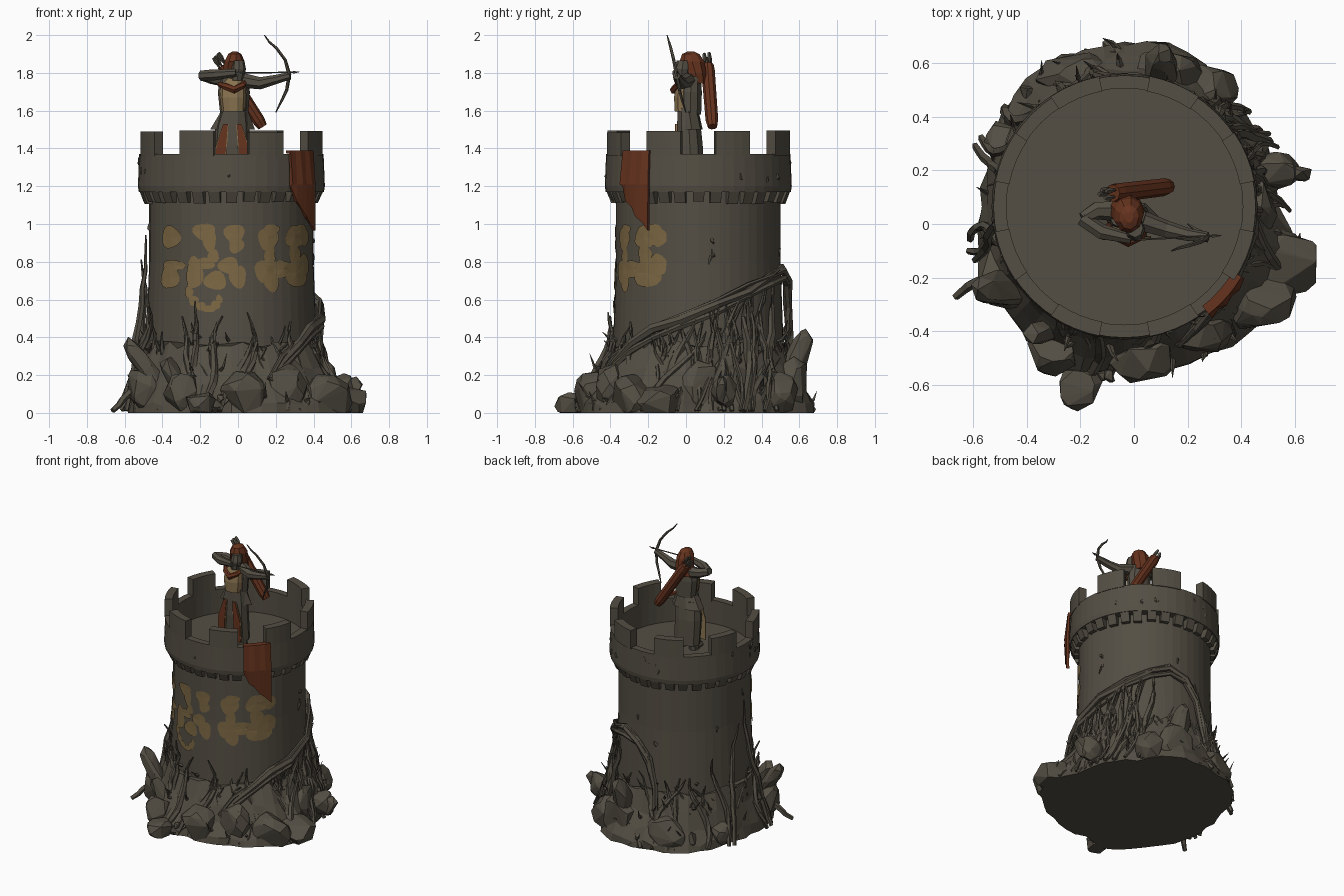
import bpy, bmesh, math, random
from mathutils import Vector, Matrix

if "Cube" in bpy.data.objects:
    bpy.data.objects.remove(bpy.data.objects["Cube"])

random.seed(7)
CX, CY = -0.035, 0.065          # tower axis
rnd = random.uniform


def material(name, rgb):
    m = bpy.data.materials.new(name)
    m.diffuse_color = (*rgb, 1)
    m.use_nodes = True
    m.node_tree.nodes["Principled BSDF"].inputs["Base Color"].default_value = m.diffuse_color
    return m


STONE = material("weathered stone", (0.088, 0.077, 0.057))
RED = material("rust red cloth", (0.132, 0.033, 0.013))
PAINT = material("ochre paint", (0.2, 0.135, 0.056))
TAN = material("tan leather", (0.25, 0.17, 0.08))


def finish(name, bm, mat):
    bmesh.ops.recalc_face_normals(bm, faces=bm.faces)
    me = bpy.data.meshes.new(name)
    bm.to_mesh(me)
    bm.free()
    me.materials.append(mat)
    ob = bpy.data.objects.new(name, me)
    bpy.context.collection.objects.link(ob)
    return ob


def polar(deg, r, z):
    a = math.radians(deg)
    return Vector((CX + r * math.cos(a), CY + r * math.sin(a), z))


def loft(bm, rings, caps=True, closed=False):
    """Bridge equal rings of points into a skin."""
    vs = [[bm.verts.new(p) for p in ring] for ring in rings]
    n = len(vs[0])
    pairs = list(zip(vs, vs[1:])) + ([(vs[-1], vs[0])] if closed else [])
    for a, b in pairs:
        for i in range(n):
            j = (i + 1) % n
            bm.faces.new((a[i], a[j], b[j], b[i]))
    if caps and not closed:
        bm.faces.new(vs[0][::-1])
        bm.faces.new(vs[-1])


def lathe(name, profile, mat, sides=48, closed=False):
    bm = bmesh.new()
    loft(bm, [[polar(360 * i / sides, r, z) for i in range(sides)] for r, z in profile], True, closed)
    return finish(name, bm, mat)


def arc_block(bm, a0, a1, r0, r1, z0, z1, r1_low=None, steps=3):
    rings = []
    for i in range(steps + 1):
        a = a0 + (a1 - a0) * i / steps
        rings.append([polar(a, r0, z0), polar(a, r1_low or r1, z0), polar(a, r1, z1), polar(a, r0, z1)])
    loft(bm, rings)


def tube(bm, pts, radii, sides=5, flat=1.0):
    pts = [Vector(p) for p in pts]
    rings = []
    for i, p in enumerate(pts):
        d = pts[min(i + 1, len(pts) - 1)] - pts[max(i - 1, 0)]
        q = d.to_track_quat('Z', 'Y')
        r = radii[i] if isinstance(radii, (list, tuple)) else radii
        ring = [p + q @ Vector((r * math.cos(2 * math.pi * k / sides),
                                r * flat * math.sin(2 * math.pi * k / sides), 0)) for k in range(sides)]
        rings.append([Vector((v.x, v.y, max(0, v.z))) for v in ring])
    loft(bm, rings)


def limb(name, pts, radii, mat, sides=8, flat=1.0):
    bm = bmesh.new()
    tube(bm, pts, radii, sides, flat)
    return finish(name, bm, mat)


def body(name, rows, mat, sides=10):
    """Stack of ellipses: x, y, z, half width, half depth."""
    bm = bmesh.new()
    loft(bm, [[(x + rx * math.cos(2 * math.pi * k / sides), y + ry * math.sin(2 * math.pi * k / sides), z)
               for k in range(sides)] for x, y, z, rx, ry in rows])
    return finish(name, bm, mat)


def rock(bm, c, size, tilt=(0, 0), n=16):
    """Chiselled boulder: hull of random points on an ellipsoid."""
    rot = Matrix.Rotation(tilt[0], 3, 'X') @ Matrix.Rotation(tilt[1], 3, 'Y')
    vs = []
    for _ in range(n):
        d = Vector((rnd(-1, 1), rnd(-1, 1), rnd(-1, 1))).normalized()
        p = Vector(c) + rot @ Vector([d[i] * size[i] for i in range(3)])
        p.z = max(p.z, 0)
        vs.append(bm.verts.new(p))
    res = bmesh.ops.convex_hull(bm, input=vs)
    bmesh.ops.delete(bm, geom=list({v for v in res["geom_interior"] + res["geom_unused"]
                                    if isinstance(v, bmesh.types.BMVert)}), context='VERTS')


def shaft_r(z):
    return 0.435 + 0.03 * max(0, (0.8 - z) / 0.8)


# Tower shaft, floor, parapet ring
lathe("tower_shaft", [(shaft_r(z), z) for z in (0.01, 0.25, 0.5, 0.8, 1.18)], STONE)
lathe("tower_floor", [(0.45, 1.17), (0.45, 1.2)], STONE)
lathe("parapet_wall", [(0.43, 1.17), (0.49, 1.17), (0.495, 1.2), (0.488, 1.37), (0.44, 1.37), (0.44, 1.19)],
      STONE, closed=True)

# Battlements and the brackets below them
bm = bmesh.new()
for k in range(8):
    c = 22.5 + 45 * k
    arc_block(bm, c - 11.5, c + 11.5, 0.437, 0.49 + rnd(0, .006), 1.36, 1.495 - rnd(0, .012), steps=4)
finish("battlements", bm, STONE)
bm = bmesh.new()
for k in range(32):
    c = 11.25 * k + rnd(-.8, .8)
    arc_block(bm, c - 3.6, c + 3.6, 0.42, 0.488, 1.105 + rnd(0, .015), 1.175, 0.462, 1)
finish("brackets", bm, STONE)

# Chipped stones on the wall
bm = bmesh.new()
for _ in range(26):
    a, z = rnd(0, 360), random.choice((rnd(0.7, 1.05), rnd(1.22, 1.34)))
    if z < 1.1 and 205 < a < 340:
        continue
    rock(bm, polar(a, shaft_r(z) if z < 1.1 else 0.485, z), (.016, .016, .03), n=9)
finish("chipped_stones", bm, STONE)

# Painted marks on the wall: x, z, half width, half height
blobs = [(-.355, .93, .05, .06), (-.18, .96, .06, .045), (-.15, .91, .035, .06), (-.02, .95, .055, .05),
         (-.01, .89, .04, .045), (.16, .92, .055, .06), (.18, .97, .04, .03), (.30, .93, .05, .06), (.33, .97, .035, .03),
         (-.36, .72, .05, .065), (-.34, .78, .06, .03), (-.23, .74, .045, .085), (-.18, .79, .06, .03),
         (-.12, .70, .06, .05), (-.05, .78, .055, .045), (.0, .72, .045, .06), (-.13, .83, .03, .035),
         (.15, .75, .065, .06), (.18, .69, .04, .05), (.24, .76, .08, .045), (.31, .74, .055, .08),
         (.35, .78, .03, .06), (.17, .83, .03, .05), (.30, .84, .03, .05), (.355, .93, .02, .05),
         (-.26, .64, .022, .03), (-.235, .595, .026, .027), (-.2, .565, .03, .022),
         (-.155, .55, .035, .018), (-.12, .57, .025, .025), (-.10, .6, .018, .025)]
bm = bmesh.new()
for x, z, rx, rz in blobs:
    w = rnd(0, 6)

    def wall(u, v):
        px = max(-.415, min(.408, x + u - CX))
        return (CX + px, CY - math.sqrt((shaft_r(z + v) + .006) ** 2 - px * px), z + v)
    mid = bm.verts.new(wall(0, 0))
    ring = []
    for k in range(16):
        t = math.pi * k / 8
        s = 1 + .1 * math.sin(3 * t + w)
        ring.append(bm.verts.new(wall(rx * s * math.cos(t), rz * s * math.sin(t))))
    for k in range(16):
        bm.faces.new((mid, ring[k], ring[(k + 1) % 16]))
finish("painted_marks", bm, PAINT)

# Torn banner hung over a gap in the parapet
cols = [(-52, 1.2), (-48, 1.12), (-44, 1.09), (-40, 1.04), (-36, 1.01), (-31, .965)]
bm, rings = bmesh.new(), []
for i, (a, low) in enumerate(cols):
    w = .005 * (-1) ** i
    out = [polar(a, .47, 1.39), polar(a, .508, 1.39), polar(a, .524 + w, 1.21), polar(a, .515 - w, low)]
    rings.append(out + [polar(a, .5, low), polar(a, .502, 1.2), polar(a, .496, 1.372), polar(a, .47, 1.375)])
loft(bm, rings)
finish("torn_banner", bm, RED)

# Rubble mound: outline radius every 15 degrees
outline = [.56, .58, .56, .55, .60, .62, .62, .60, .60, .58, .55, .52,
           .54, .56, .59, .60, .63, .68, .60, .64, .64, .66, .71, .68]
bm, rings = bmesh.new(), []
for z, f in ((0, 1), (.05, .93), (.13, .62), (.23, .3), (.36, .0)):
    ring = []
    for k in range(48):
        r = (outline[k // 2] + outline[(k + 1) // 2 % 24]) / 2
        r = .465 + (r - .465) * f + rnd(-.015, .015) * (1 if f else .3)
        ring.append(polar(7.5 * k, r, z + (rnd(-.02, .03) if z else 0)))
    rings.append(ring)
loft(bm, rings)
finish("rubble_mound", bm, STONE)

# Boulders: large placed ones, small scatter, then leaning slabs
bm = bmesh.new()
big = [((.55, -.14, .06), (.155, .14, .1)), ((.46, -.28, .08), (.15, .13, .13)), ((.54, .2, .12), (.09, .07, .1)),
       ((-.2, -.61, .05), (.09, .09, .07)), ((.03, -.49, .1), (.13, .11, .13)), ((.25, -.4, .13), (.12, .09, .14)),
       ((-.3, -.47, .1), (.1, .1, .12)), ((.12, .56, .14), (.14, .11, .17)), ((-.2, .55, .1), (.17, .09, .13)),
       ((.28, .5, .1), (.11, .1, .12)), ((-.48, -.2, .13), (.12, .12, .14)), ((-.46, .3, .08), (.1, .1, .1)),
       ((.44, .08, .13), (.1, .14, .16))]
for c, s in big:
    rock(bm, c, s, n=30)
for k in range(40):
    a = rnd(0, 360)
    s = rnd(.025, .055)
    rock(bm, polar(a, outline[int(a / 15)] - rnd(.04, .09), rnd(.02, .1)), (s, s, s * 1.1), n=12)
rock(bm, (-.49, -.24, .25), (.055, .07, .19), (0, -.65), 40)
rock(bm, (.1, .58, .28), (.07, .065, .18), (-.4, 0), 40)
rock(bm, (-.34, -.4, .2), (.05, .05, .13), (.2, -.5), 20)
rock(bm, (.6, .19, .12), (.06, .04, .08), (0, .6), 20)
finish("boulders", bm, STONE)


# Roots sweeping from the wall down onto the rubble
def root(bm, a0, h, a1, r_end, th):
    pts, rad = [], []
    ph, amp, hook = rnd(0, 6), rnd(1, 5), rnd(0, .04)
    for i in range(11):
        t = i / 10
        z = h * (1 - t) + .012
        r = shaft_r(z) + .01 + (r_end - .46) * t ** 1.7 + hook * max(0, 1 - 5 * t)
        pts.append(polar(a0 + (a1 - a0) * t + amp * math.sin(6 * t + ph), r + rnd(-.01, .01), z))
        rad.append(th * (.12 + .9 * math.sin(math.pi * min(1, .04 + t * .72))))
    tube(bm, pts, rad)


bm = bmesh.new()
for k in range(72):
    a = rnd(0, 360)
    a1 = a + rnd(-32, 32)
    top = rnd(.2, .48) if 120 < a < 330 else rnd(.25, .48)
    root(bm, a, top, a1, outline[int(a1 % 360 / 15)] + rnd(-.08, -.01), rnd(.01, .022))
for k in range(36):                    # dense curtain under the great root
    a = -72 + 130 * (k + rnd(0, .8)) / 36
    root(bm, a, .27 + .42 * (a + 72) / 130, a + rnd(-18, 8), rnd(.52, .6), rnd(.012, .026))
for a, h in ((-95, .5), (-112, .58), (-78, .52), (-125, .5), (195, .62), (183, .93), (172, .8), (205, .55), (150, .6)):
    root(bm, a, h, a + rnd(-20, 20), .58, .018)
root(bm, 205, .3, 209, .7, .02)
finish("roots", bm, STONE)

# Great root arching up around the right side
arch = [(-68, .16, .56), (-60, .27, .52), (-45, .37, .5), (-30, .44, .485), (-12, .5, .475), (12, .57, .47), (35, .65, .47),
        (55, .72, .475), (70, .75, .475), (84, .71, .475), (95, .6, .475), (101, .42, .49), (104, .2, .52),
        (106, .02, .57)]
bm = bmesh.new()
for off, th in ((0, .024), (-.035, .02), (.018, .012)):
    tube(bm, [polar(a + rnd(-1, 1), r + rnd(-.01, .01), max(.01, z + off + rnd(-.012, .012))) for a, z, r in arch],
         [th * rnd(.75, 1.15) for _ in arch], 6)
finish("great_root", bm, STONE)

# Thorny twigs poking outward
bm = bmesh.new()
for _ in range(54):
    a, z = rnd(0, 360), rnd(.04, .42)
    r = shaft_r(z) + (outline[int(a / 15)] - .47) * max(0, 1 - z / .35)
    b = rnd(-7, 7)
    tube(bm, [polar(a, r - .02, z), polar(a + b / 2, r + .02, z + .02),
              polar(a + b, min(.66, r + rnd(.03, .07)), z + rnd(.02, .1))], [.014, .009, .001], 4)
finish("thorn_twigs", bm, STONE)

# Archer: legs, boots and trimmed cloth panels
for s, nm in ((-1, "right"), (1, "left")):
    limb(nm + "_leg", [(-.03 + s * .05, .02, 1.2), (-.03 + s * .045, .02, 1.33), (-.03 + s * .035, .02, 1.55)],
         [.035, .036, .05], STONE)
    limb(nm + "_boot", [(-.03 + s * .05, .04, 1.215), (-.03 + s * .055, -.05, 1.212)], [.03, .022], STONE, 6)
    for wide, push, part, mat in ((.031, 0, "_panel_trim", TAN), (.026, .004, "_red_panel", RED)):
        bm = bmesh.new()
        loft(bm, [[(-.03 + s * cx + u * wide * f, y - push + v, z) for u, v in ((-1, .008), (1, .008), (1, 0), (-1, 0))]
                  for cx, y, z, f in ((.066, -.052, 1.25, .9), (.06, -.056, 1.4, 1), (.035, -.053, 1.53, .45))])
        finish(nm + part, bm, mat)

# Coat, chest, scarf, face and hood
body("coat_skirt", [(-.03, .03, 1.24, .095, .068), (-.035, .02, 1.42, .097, .072), (-.03, .015, 1.52, .09, .066),
                    (-.02, .01, 1.62, .066, .055)], STONE)
body("coat_flaps", [(-.035, .03, 1.5, .125, .06), (-.02, .015, 1.61, .068, .05)], STONE, 7)
body("chest", [(-.025, -.01, 1.595, .062, .052), (-.027, -.012, 1.67, .07, .054), (-.025, -.005, 1.73, .068, .05),
               (-.02, .005, 1.77, .04, .04)], TAN)
body("coat_back", [(-.02, .025, 1.58, .074, .058), (-.022, .025, 1.7, .085, .062), (-.022, .03, 1.78, .07, .05)], STONE)
limb("scarf", [(-.1, .0, 1.74), (-.07, -.042, 1.73), (-.02, -.064, 1.71), (.025, -.045, 1.735), (.045, .01, 1.765)],
     [.012, .018, .022, .017, .012], RED, 6)
body("face", [(-.005, -.02, 1.76, .03, .035), (.004, -.02, 1.82, .038, .042), (.004, -.015, 1.865, .03, .035)], STONE, 8)
body("hood", [(-.035, .06, 1.745, .07, .05), (-.025, .05, 1.8, .064, .058), (-.02, .032, 1.86, .055, .067),
              (-.018, .025, 1.9, .036, .046), (-.018, .025, 1.912, .015, .02)], RED, 9)

# Arms drawing the bow
limb("bow_arm", [(.03, .01, 1.76), (.12, -.02, 1.745), (.2, -.04, 1.765), (.275, -.05, 1.785)],
     [.04, .033, .025, .02], STONE, 7)
limb("draw_upper_arm", [(-.07, .05, 1.765), (-.14, .05, 1.775), (-.19, .02, 1.785)], [.04, .034, .026], STONE, 7)
limb("draw_forearm", [(-.195, .02, 1.785), (-.12, -.03, 1.79), (-.01, -.055, 1.8)], [.028, .03, .02], STONE, 7)

# Bow and arrow
limb("bow", [(.14, -.1, 2.0), (.165, -.09, 1.965), (.205, -.08, 1.93), (.25, -.065, 1.87), (.272, -.05, 1.79),
             (.258, -.035, 1.71), (.23, -.02, 1.65), (.2, 0, 1.59)],
     [.003, .006, .008, .009, .011, .009, .007, .003], STONE, 5)
limb("arrow", [(-.01, -.06, 1.8), (.29, -.045, 1.803), (.291, -.045, 1.803), (.325, -.043, 1.805)],
     [.004, .004, .008, .001], STONE, 5)

# Quiver across the back
q0, q1 = Vector((.13, .14, 1.515)), Vector((-.08, .115, 1.84))
limb("quiver", [q0, q0.lerp(q1, .1), q0.lerp(q1, .9), q1], [.026, .034, .036, .032], RED, 9)
bm = bmesh.new()
for dx, dy in ((-.015, 0), (.012, .012), (.008, -.014), (-.005, .015)):
    o = Vector((dx, dy, dx))
    tube(bm, [q1 + o, q1 + o + (q1 - q0) * .1, q1 + o + (q1 - q0) * .17], [.004, .011, .008], 4)
finish("spare_arrows", bm, STONE)
